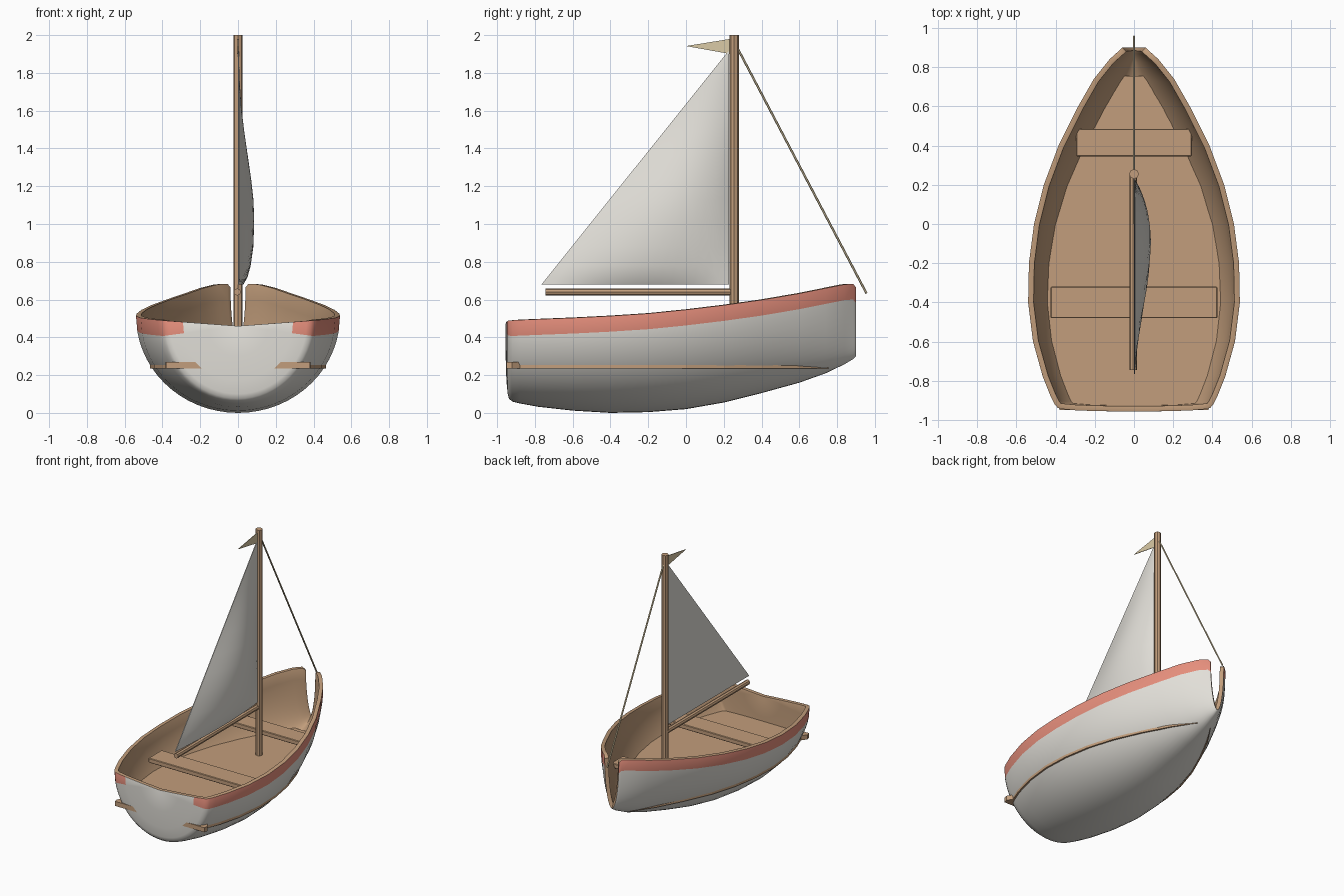
import bpy
import bmesh
from math import asin, cos, sin, sqrt, pi
from mathutils import Vector

if "Cube" in bpy.data.objects:
    bpy.data.objects.remove(bpy.data.objects["Cube"])


def material(name, *rgb):
    m = bpy.data.materials.new(name)
    m.use_nodes = True
    m.diffuse_color = (*rgb, 1)
    m.node_tree.nodes["Principled BSDF"].inputs["Base Color"].default_value = (*rgb, 1)
    return m


WHITE = material("warm_white", 0.76, 0.74, 0.69)
RED = material("faded_red", 0.78, 0.27, 0.2)
WOOD = material("light_wood", 0.54, 0.34, 0.2)
CLOTH = material("beige_cloth", 0.7, 0.59, 0.38)


def make(name, bm, *mats):
    mesh = bpy.data.meshes.new(name)
    bm.to_mesh(mesh)
    bm.free()
    ob = bpy.data.objects.new(name, mesh)
    bpy.context.collection.objects.link(ob)
    for m in mats:
        mesh.materials.append(m)
    return ob


def select(ob):
    bpy.ops.object.select_all(action="DESELECT")
    ob.select_set(True)
    bpy.context.view_layer.objects.active = ob


def prism(name, outline, offset, mat):
    """Closed solid from a flat outline pushed along an offset."""
    bm = bmesh.new()
    face = bm.faces.new([bm.verts.new(p) for p in outline])
    new = bmesh.ops.extrude_face_region(bm, geom=[face])["geom"]
    bmesh.ops.translate(bm, vec=offset, verts=[v for v in new if isinstance(v, bmesh.types.BMVert)])
    bmesh.ops.recalc_face_normals(bm, faces=bm.faces)
    return make(name, bm, mat)


def pole(name, start, end, radius, mat, sides=8):
    """Faceted rod between two points."""
    start, end = Vector(start), Vector(end)
    axis = end - start
    bm = bmesh.new()
    bmesh.ops.create_cone(bm, cap_ends=True, segments=sides, radius1=radius, radius2=radius, depth=axis.length)
    turn = Vector((0, 0, 1)).rotation_difference(axis)
    bmesh.ops.rotate(bm, matrix=turn.to_matrix(), verts=bm.verts)
    bmesh.ops.translate(bm, vec=(start + end) / 2, verts=bm.verts)
    return make(name, bm, mat)


# Hull stations from bow to stern: y, half width, keel height, rim height
STATIONS = [
    (0.9, 0.06, 0.3, 0.665), (0.885, 0.075, 0.285, 0.683), (0.84, 0.125, 0.258, 0.68),
    (0.74, 0.205, 0.21, 0.66), (0.6, 0.285, 0.16, 0.632), (0.4, 0.385, 0.105, 0.598),
    (0.2, 0.46, 0.055, 0.57), (0, 0.51, 0.02, 0.546), (-0.2, 0.536, 0.004, 0.526),
    (-0.4, 0.54, 0, 0.513), (-0.6, 0.515, 0.012, 0.503), (-0.78, 0.465, 0.032, 0.496),
    (-0.88, 0.425, 0.05, 0.492), (-0.92, 0.405, 0.06, 0.49),
]
# Transom rings shrinking to the middle of the rim: y, scale
TRANSOM = [(-0.938, 0.96), (-0.944, 0.9), (-0.951, 0.72), (-0.955, 0.4), (-0.956, 0)]
STRIPE = 0.083
ARC = 14


def section(y, width, keel, rim, k=1):
    depth = rim - keel
    first = asin(STRIPE / depth)
    half = [0] + [first + (pi / 2 - first) * i / ARC for i in range(ARC + 1)]
    angles = half + [pi - a for a in reversed(half[:-1])]
    top = rim - 0.03 * (1 - k)
    return [(k * width * cos(a), y, top - k * depth * sin(a)) for a in angles]


# Hull shell: painted outside, wooden inside and rim
sections = [section(*s) for s in STATIONS]
sections += [section(y, *STATIONS[-1][1:], k) for y, k in TRANSOM]
bm = bmesh.new()
rings = [[bm.verts.new(p) for p in s] for s in sections]
last = len(rings[0]) - 2
for i, (a, b) in enumerate(zip(rings, rings[1:])):
    for j in range(last + 1):
        f = bm.faces.new((a[j], b[j], b[j + 1], a[j + 1]))
        painted = i < len(STATIONS) + 2
        f.material_index = int(j in (0, last) and painted)
bmesh.ops.remove_doubles(bm, verts=bm.verts, dist=0.0005)
hull = make("hull", bm, WHITE, RED, WOOD)
shell = hull.modifiers.new("shell", "SOLIDIFY")
shell.thickness = 0.028
shell.offset = -1
shell.material_offset = 2
shell.material_offset_rim = 2
soft = hull.modifiers.new("soft_rim", "BEVEL")
soft.width = 0.007
soft.segments = 2
soft.limit_method = "ANGLE"
soft.angle_limit = 0.9
select(hull)
bpy.ops.object.convert(target="MESH")
bpy.ops.object.shade_smooth_by_angle(angle=0.8)

# Floor deck: its edge pokes through the planking as a thin rail
LOW, HIGH = 0.235, 0.27
side = []
for y, w, keel, rim in STATIONS:
    if keel < LOW:
        t = (rim - LOW) / (rim - keel)
        side.append((w * sqrt(1 - t * t) + 0.012, y, LOW))
side[0] = (0.06, 0.755, LOW)
side[-1] = (0.385, -0.92, LOW)
side.append((0.38, -0.95, LOW))
prism("floor_deck", side + [(-x, y, z) for x, y, z in reversed(side)], (0, 0, HIGH - LOW), WOOD)

# Bench seats
for name, half, back, front in (("bow_bench", 0.295, 0.345, 0.485), ("stern_bench", 0.425, -0.48, -0.32)):
    corners = [(-half, back, 0.375), (half, back, 0.375), (half, front, 0.375), (-half, front, 0.375)]
    bench = prism(name, corners, (0, 0, 0.035), WOOD)
    edge = bench.modifiers.new("soft_edges", "BEVEL")
    edge.width = 0.004

# Mast, boom and forestay
pole("mast", (0, 0.255, 0.26), (0, 0.255, 2), 0.025, WOOD)
pole("boom", (-0.004, -0.745, 0.64), (-0.004, 0.25, 0.64), 0.019, WOOD)
pole("forestay", (0, 0.268, 1.94), (0, 0.956, 0.632), 0.006, CLOTH, 6)

# Sail: flat back with a wind-filled front
LUFF, FOOT, HEIGHT, LENGTH = 0.228, 0.68, 1.24, 0.993
FILL = [(0, 0.3), (0.03, 0.56), (0.08, 0.77), (0.16, 0.94), (0.27, 1), (0.36, 0.95), (0.45, 0.8),
        (0.55, 0.58), (0.65, 0.36), (0.75, 0.18), (0.87, 0.06), (0.995, 0)]
COLS = 16
bm = bmesh.new()
rows = []
for t, fill in FILL:
    row = []
    for c in range(COLS + 1):
        u = c / COLS
        puff = 0.082 * fill * sin(pi * u ** 0.85)
        row.append(bm.verts.new((0.004 + puff, LUFF - LENGTH * (1 - t) * u, FOOT + HEIGHT * t)))
    rows.append(row)
for a, b in zip(rows, rows[1:]):
    for c in range(COLS):
        bm.faces.new((a[c], b[c], b[c + 1], a[c + 1]))
border = [e for e in bm.edges if e.is_boundary]
rim = bmesh.ops.extrude_edge_only(bm, edges=border)["geom"]
for v in rim:
    if isinstance(v, bmesh.types.BMVert):
        v.co.x = -0.001
bmesh.ops.holes_fill(bm, edges=[e for e in bm.edges if e.is_boundary], sides=0)
bmesh.ops.recalc_face_normals(bm, faces=bm.faces)
sail = make("sail", bm, WHITE)
select(sail)
bpy.ops.object.shade_smooth_by_angle(angle=0.7)

# Pennant at the masthead
prism("pennant", [(-0.002, 0.235, 1.9), (-0.002, 0.235, 1.98), (-0.002, 0, 1.942)], (0.004, 0, 0), CLOTH)
